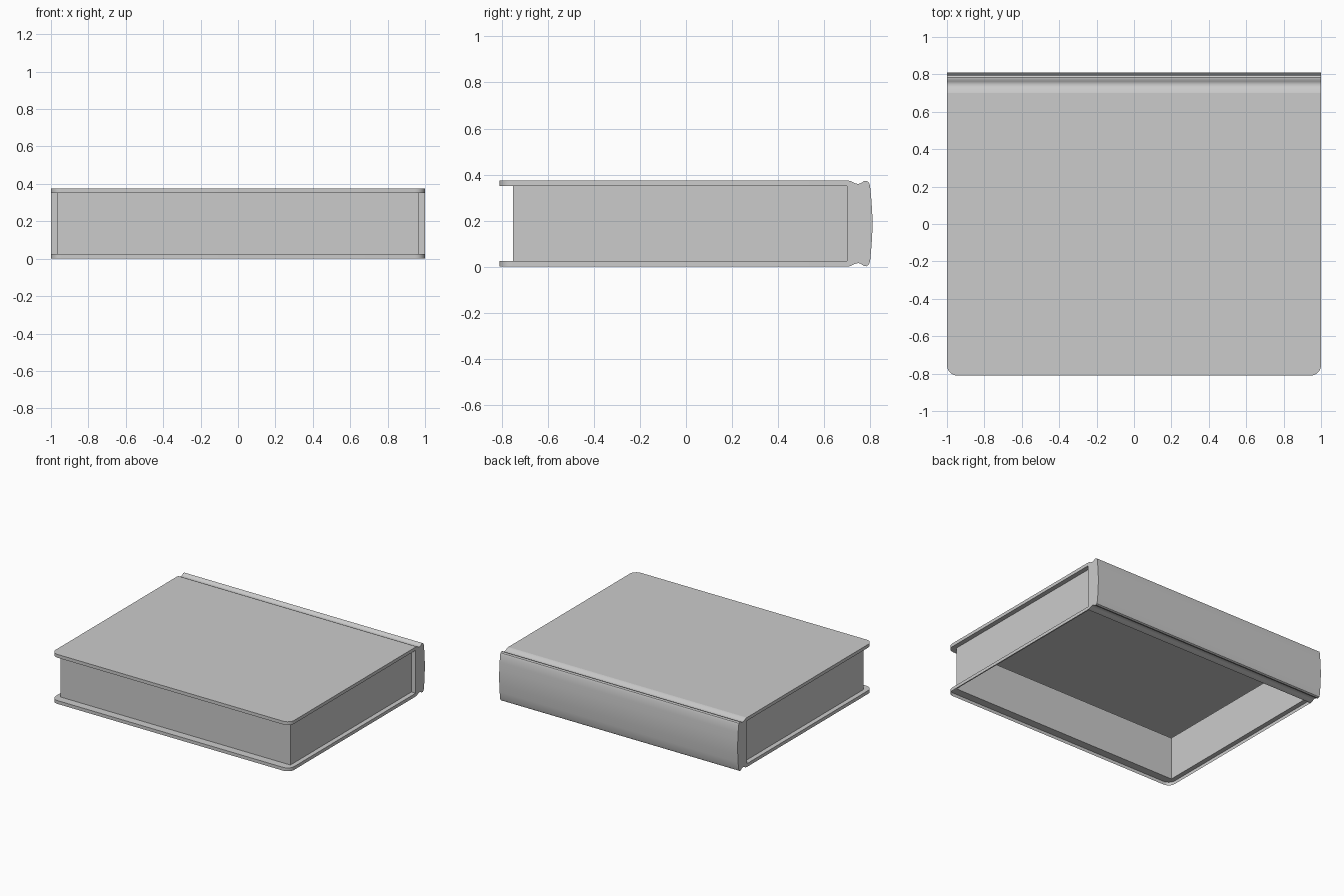
import bpy, bmesh
from math import sin, cos, pi

if "Cube" in bpy.data.objects:
    bpy.data.objects.remove(bpy.data.objects["Cube"])

H, T = 0.375, 0.025        # book height, cover thickness
HX, Y0, YS = 1.0, -0.81, 0.70   # half width, front edge, spine start
PX, PY = 0.965, -0.75      # page block half width and front
R = 0.055                  # corner radius of the covers


def make(name, build):
    me = bpy.data.meshes.new(name)
    bm = bmesh.new()
    build(bm)
    bmesh.ops.remove_doubles(bm, verts=bm.verts, dist=1e-5)
    bmesh.ops.recalc_face_normals(bm, faces=bm.faces)
    bm.to_mesh(me)
    bm.free()
    ob = bpy.data.objects.new(name, me)
    bpy.context.collection.objects.link(ob)
    bpy.context.view_layer.objects.active = ob
    ob.select_set(True)
    bpy.ops.object.shade_smooth_by_angle(angle=0.6)
    ob.select_set(False)
    return ob


def strip(bm, lo, hi):
    for i in range(len(lo) - 1):
        bm.faces.new((lo[i], lo[i + 1], hi[i + 1], hi[i]))


# plan outline of a cover board: open at the spine, rounded at the front
def outline():
    arc = [(HX - R + R * cos(a), Y0 + R - R * sin(a))
           for a in (pi / 2 * k / 8 for k in range(9))]
    half = [(HX, YS)] + arc
    return half + [(-x, y) for x, y in reversed(half)]


PAGES = [(PX, YS), (PX, PY), (-PX, PY), (-PX, YS)]


# cover board: edge, inner rim around the pages, optional outer face
def cover(outer, inner, closed):
    def build(bm):
        a = [bm.verts.new((x, y, inner)) for x, y in outline()]
        b = [bm.verts.new((x, y, outer)) for x, y in outline()]
        strip(bm, a, b)
        hole = [bm.verts.new((x, y, inner)) for x, y in reversed(PAGES)]
        bm.faces.new(a + hole)
        if closed:
            bm.faces.new(b)
    return build


make("top_cover", cover(H, H - T, True))
make("bottom_cover", cover(0, T, False))   # underside is open


# page block: three walls, open above and below
def pages(bm):
    lo = [bm.verts.new((x, y, T)) for x, y in PAGES]
    hi = [bm.verts.new((x, y, H - T)) for x, y in PAGES]
    strip(bm, lo, hi)


make("page_block", pages)


# spine: hinge groove and rounded back, extruded along x
def spine(bm):
    half = [(YS, H), (0.715, 0.372), (0.732, 0.363), (0.748, 0.359),
            (0.762, 0.364), (0.772, 0.372), (0.783, 0.373), (0.793, 0.367),
            (0.799, 0.352), (0.804, 0.30), (0.808, 0.245)]
    prof = half + [(0.81, H / 2)] + [(y, H - z) for y, z in reversed(half)]
    prof += [(YS, T), (YS, H - T)]
    a = [bm.verts.new((-HX, y, z)) for y, z in prof]
    b = [bm.verts.new((HX, y, z)) for y, z in prof]
    strip(bm, a[:-2], b[:-2])
    strip(bm, a[-2:], b[-2:])      # face behind the pages
    bm.faces.new(a)
    bm.faces.new(b)


make("spine", spine)
